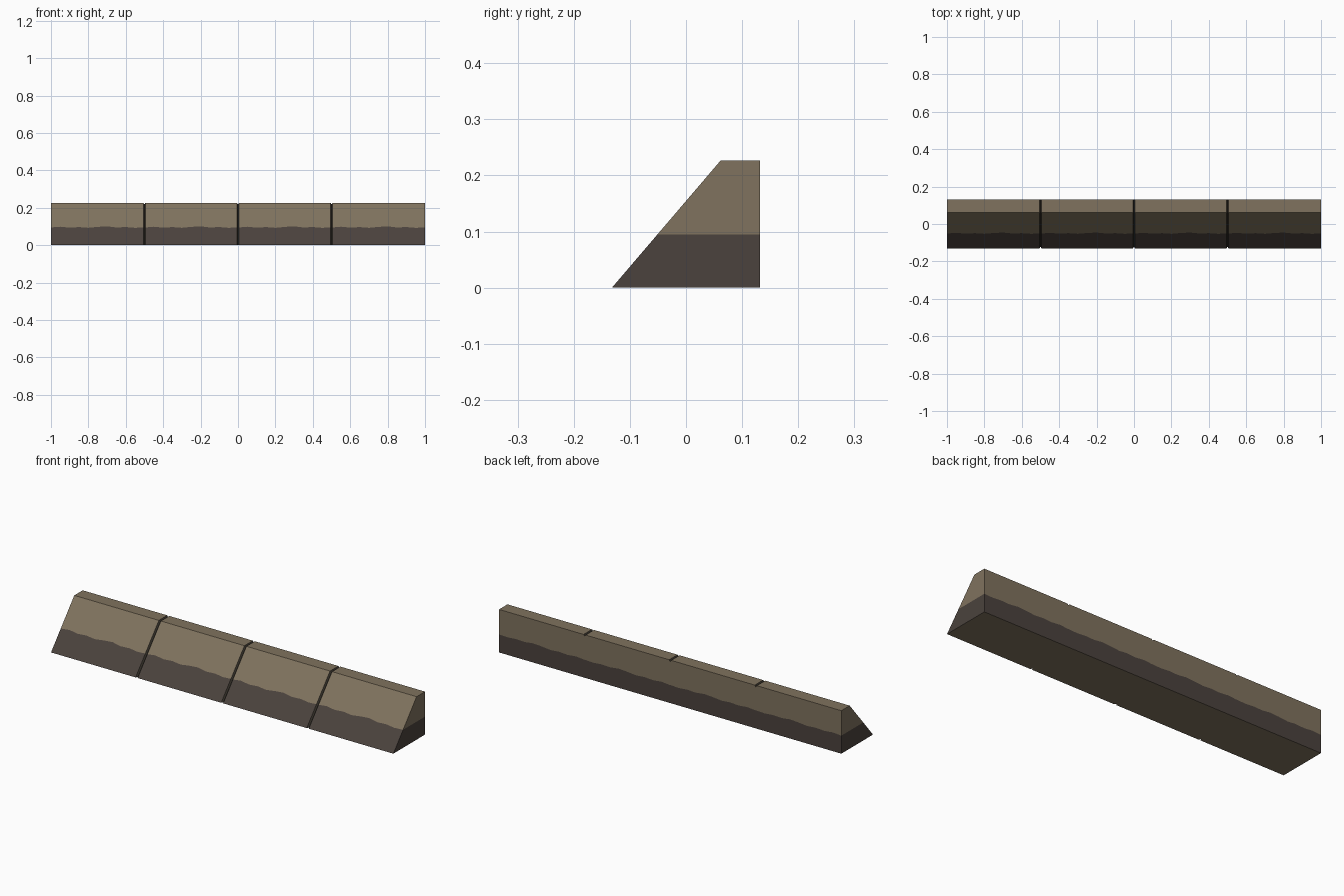
import bpy, bmesh

if "Cube" in bpy.data.objects:
    bpy.data.objects.remove(bpy.data.objects["Cube"])


def material(name, rgb):
    m = bpy.data.materials.new(name)
    m.diffuse_color = (*rgb, 1)
    m.use_nodes = True
    m.node_tree.nodes["Principled BSDF"].inputs["Base Color"].default_value = m.diffuse_color
    return m


MATS = [material("sandy stone", (0.215, 0.17, 0.112)),
        material("damp dark stone", (0.07, 0.055, 0.047)),
        material("joint shadow", (0.045, 0.038, 0.028))]

W, H, TOP_Y = 0.132, 0.227, 0.062      # half depth, height, crest front edge
BLOCK = 0.5
# uneven stain height along one block
STAIN = [0.095, 0.099, 0.094, 0.097, 0.093, 0.098, 0.101, 0.095, 0.097, 0.093, 0.095]


def section(stain, inset):
    """Cross-section; inset draws the slope and crest inward at the joints."""
    def slope_y(z):
        return -W + (TOP_Y + W) * z / H + inset * 1.3
    top = H - inset
    return [(slope_y(0), 0), (slope_y(stain), stain), (slope_y(top), top),
            (W, top), (W, stain), (W, 0)]


def block(name, x0, left_joint, right_joint):
    chamfer, depth = 0.006, 0.008
    stations = []
    if left_joint:
        stations.append((x0, STAIN[0], depth))
    n = len(STAIN) - 1
    for i, s in enumerate(STAIN):
        x = x0 + BLOCK * i / n
        if i == 0 and left_joint:
            x += chamfer
        if i == n and right_joint:
            x -= chamfer
        stations.append((x, s, 0))
    if right_joint:
        stations.append((x0 + BLOCK, STAIN[-1], depth))

    bm = bmesh.new()
    rings = [[bm.verts.new((x, y, z)) for y, z in section(s, d)]
             for x, s, d in stations]
    # bands: lower slope, upper slope, crest, upper back, lower back, underside
    band_mat = [1, 0, 0, 0, 1, 0]
    last = len(rings) - 2
    for k, (a, b) in enumerate(zip(rings, rings[1:])):
        joint = (k == 0 and left_joint) or (k == last and right_joint)
        for j in range(6):
            q = (j + 1) % 6
            f = bm.faces.new((a[j], a[q], b[q], b[j]))
            f.material_index = 2 if joint and j < 3 else band_mat[j]
    # end caps, split at the stain line
    for r in (rings[0], rings[-1]):
        bm.faces.new((r[0], r[1], r[4], r[5])).material_index = 1
        bm.faces.new((r[1], r[2], r[3], r[4])).material_index = 0
    bmesh.ops.recalc_face_normals(bm, faces=bm.faces)
    me = bpy.data.meshes.new(name)
    bm.to_mesh(me)
    bm.free()
    for m in MATS:
        me.materials.append(m)
    bpy.context.collection.objects.link(bpy.data.objects.new(name, me))


# row of four barrier blocks
for i in range(4):
    block(f"barrier_block_{i + 1}", -1 + BLOCK * i, i > 0, i < 3)
